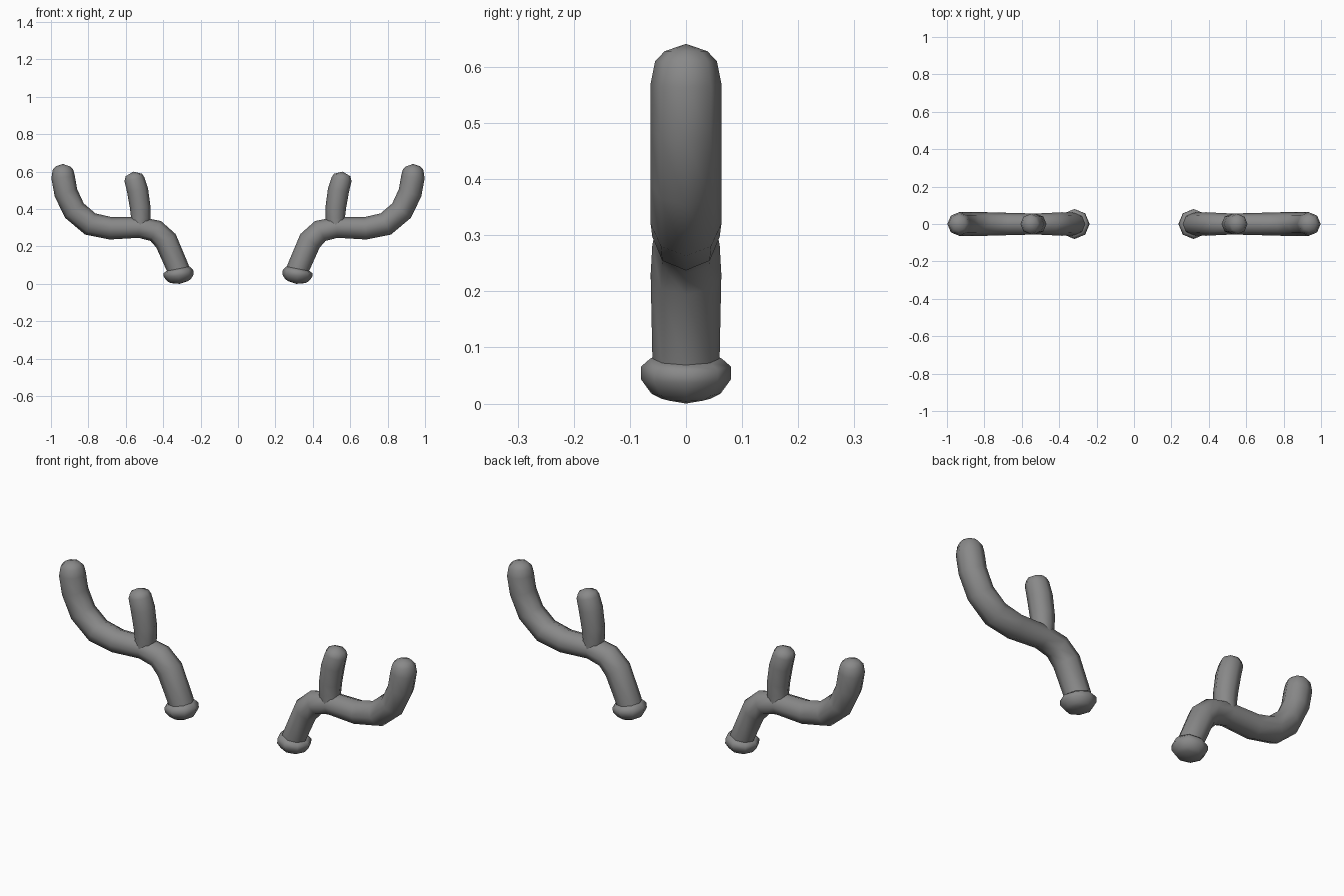
import bpy
import bmesh
import math
from mathutils import Vector

if "Cube" in bpy.data.objects:
    bpy.data.objects.remove(bpy.data.objects["Cube"], do_unlink=True)

SIDES = 8

grey = bpy.data.materials.new("antler grey")
grey.use_nodes = True
colour = (0.25, 0.25, 0.25, 1)
grey.diffuse_color = colour
grey.node_tree.nodes["Principled BSDF"].inputs["Base Color"].default_value = colour


def tube(name, path, side):
    """Sweep an octagon along (x, z, radius) points in the XZ plane; ends close to a shallow point."""
    bm = bmesh.new()
    points = [Vector((x * side, 0, z)) for x, z, r in path]
    across = Vector((0, 1, 0))
    rings = []
    for i, p in enumerate(points):
        ahead = points[min(i + 1, len(points) - 1)]
        behind = points[max(i - 1, 0)]
        out = (ahead - p).normalized() + (p - behind).normalized()
        normal = across.cross(out.normalized())
        r = path[i][2]
        if r == 0:
            rings.append([bm.verts.new(p)])
            continue
        angles = [2 * math.pi * k / SIDES for k in range(SIDES)]
        rings.append([bm.verts.new(p + r * (math.cos(a) * across + math.sin(a) * normal))
                      for a in angles])
    for a, b in zip(rings, rings[1:]):
        for k in range(SIDES):
            n = (k + 1) % SIDES
            if len(a) == 1:
                bm.faces.new((a[0], b[n], b[k]))
            elif len(b) == 1:
                bm.faces.new((a[k], a[n], b[0]))
            else:
                bm.faces.new((a[k], a[n], b[n], b[k]))
    bmesh.ops.recalc_face_normals(bm, faces=bm.faces)
    mesh = bpy.data.meshes.new(name)
    bm.to_mesh(mesh)
    bm.free()
    mesh.materials.append(grey)
    obj = bpy.data.objects.new(name, mesh)
    bpy.context.collection.objects.link(obj)
    bpy.ops.object.select_all(action="DESELECT")
    obj.select_set(True)
    bpy.context.view_layer.objects.active = obj
    bpy.ops.object.shade_smooth_by_angle(angle=math.radians(60))


# Curved main beam, its upright tine and the flared foot
beam = [(0.31, 0.04, 0.06), (0.322, 0.085, 0.06), (0.385, 0.23, 0.063),
        (0.44, 0.283, 0.06), (0.527, 0.302, 0.056), (0.68, 0.297, 0.06),
        (0.79, 0.32, 0.063), (0.875, 0.392, 0.063), (0.92, 0.487, 0.063),
        (0.935, 0.57, 0.063), (0.936, 0.61, 0.055), (0.936, 0.628, 0.038),
        (0.936, 0.641, 0)]
tine = [(0.525, 0.3, 0.05), (0.52, 0.355, 0.052), (0.523, 0.41, 0.055),
        (0.537, 0.5, 0.057), (0.554, 0.56, 0.054), (0.557, 0.582, 0.044),
        (0.56, 0.6, 0)]
foot = [(0.313, 0, 0), (0.314, 0.009, 0.045), (0.315, 0.018, 0.062),
        (0.317, 0.043, 0.08), (0.319, 0.066, 0.08), (0.321, 0.08, 0.064),
        (0.322, 0.084, 0)]

for label, side in (("left", 1), ("right", -1)):
    tube(label + "_antler_beam", beam, side)
    tube(label + "_antler_tine", tine, side)
    tube(label + "_antler_foot", foot, side)
